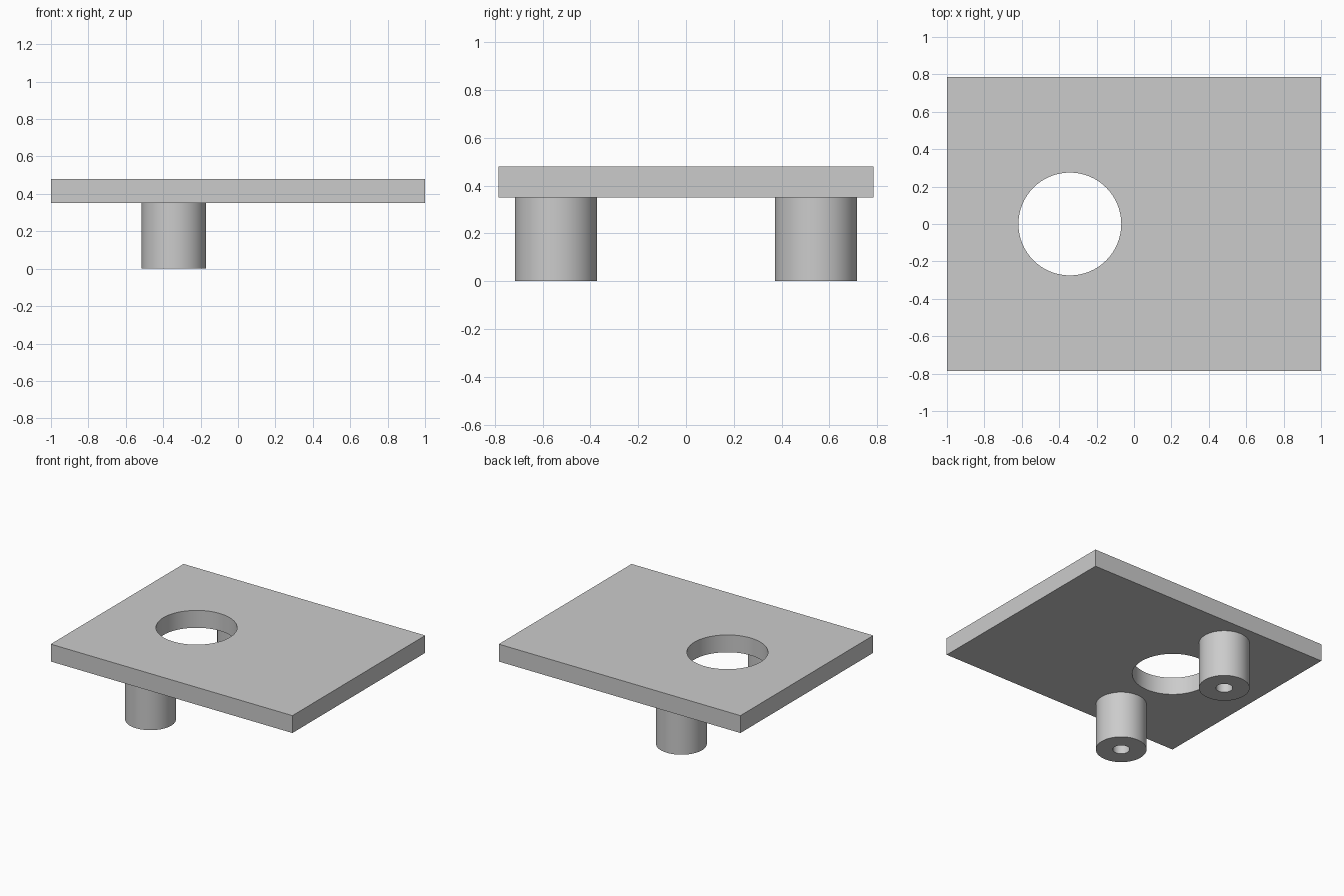
import bpy
import bmesh
from math import radians, tau
from mathutils import Vector

old = bpy.data.objects.get("Cube")
if old:
    bpy.data.objects.remove(old, do_unlink=True)

# Dimensions
PLATE_SIZE = (2.0, 1.57, 0.13)
POST_HEIGHT = 0.35
AXIS_X = -0.343
HOLE_RADIUS = 0.275
POST_Y, POST_RADIUS, BORE_RADIUS = 0.544, 0.172, 0.057
SIDES = 64

# Single grey material
grey = bpy.data.materials.new("plain grey")
grey.use_nodes = True
colour = (0.6, 0.6, 0.6, 1.0)
grey.diffuse_color = colour
grey.node_tree.nodes["Principled BSDF"].inputs["Base Color"].default_value = colour


def add_object(name, bm, location):
    bmesh.ops.recalc_face_normals(bm, faces=bm.faces)
    mesh = bpy.data.meshes.new(name)
    bm.to_mesh(mesh)
    bm.free()
    mesh.materials.append(grey)
    obj = bpy.data.objects.new(name, mesh)
    obj.location = location
    bpy.context.collection.objects.link(obj)
    return obj


def smooth(obj):
    bpy.ops.object.select_all(action="DESELECT")
    obj.select_set(True)
    bpy.context.view_layer.objects.active = obj
    bpy.ops.object.shade_smooth_by_angle(angle=radians(30))


# Flat plate with a round through hole
plate_z = POST_HEIGHT + PLATE_SIZE[2] / 2
bm = bmesh.new()
bmesh.ops.create_cube(bm, size=1)
bmesh.ops.scale(bm, vec=PLATE_SIZE, verts=bm.verts)
plate = add_object("plate", bm, (0, 0, plate_z))

bm = bmesh.new()
bmesh.ops.create_cone(bm, cap_ends=True, segments=SIDES,
                      radius1=HOLE_RADIUS, radius2=HOLE_RADIUS, depth=1)
cutter = add_object("hole_cutter", bm, (AXIS_X, 0, plate_z))

cut = plate.modifiers.new("round hole", "BOOLEAN")
cut.operation = "DIFFERENCE"
cut.solver = "EXACT"
cut.object = cutter
bpy.context.view_layer.objects.active = plate
bpy.ops.object.modifier_apply(modifier=cut.name)
bpy.data.objects.remove(cutter, do_unlink=True)
smooth(plate)


# Hollow posts: a turned profile whose bore ends at the plate
def add_post(name, y):
    bm = bmesh.new()
    profile = [(BORE_RADIUS, POST_HEIGHT), (BORE_RADIUS, 0),
               (POST_RADIUS, 0), (POST_RADIUS, POST_HEIGHT)]
    verts = [bm.verts.new((r, 0, z)) for r, z in profile]
    # closing the profile gives a solid ring with outward normals
    edges = [bm.edges.new((a, b)) for a, b in zip(verts, verts[1:] + verts[:1])]
    bmesh.ops.spin(bm, geom=verts + edges, cent=Vector(), axis=(0, 0, 1),
                   angle=tau, steps=SIDES)
    bmesh.ops.remove_doubles(bm, verts=bm.verts, dist=0.0001)
    smooth(add_object(name, bm, (AXIS_X, y, 0)))


for name, side in (("front_post", -1), ("back_post", 1)):
    add_post(name, side * POST_Y)
